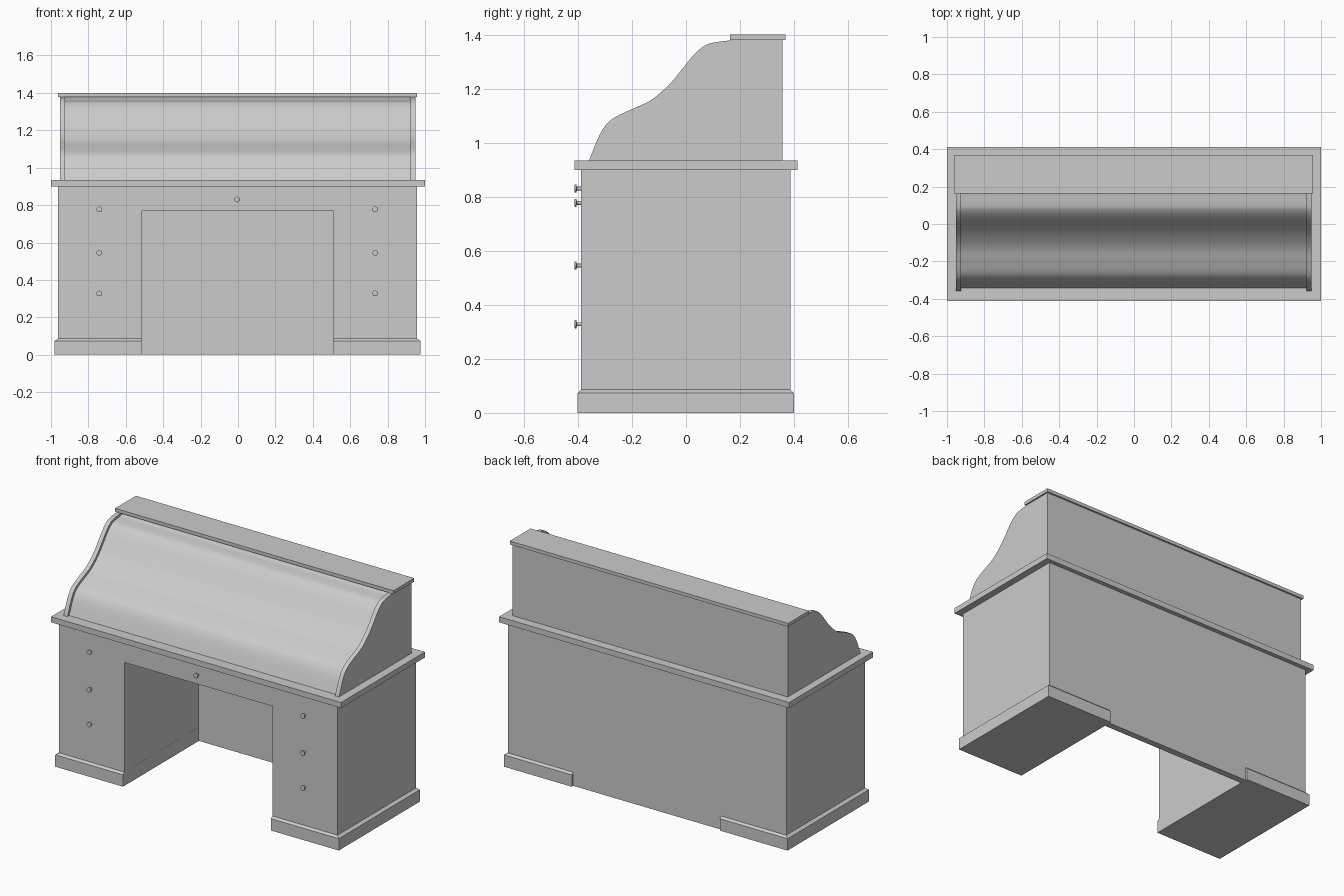
import bpy, bmesh, math
from mathutils import Vector

if "Cube" in bpy.data.objects:
    bpy.data.objects.remove(bpy.data.objects["Cube"])

CX = -0.002  # carcass sits a hair off the desktop's centre


def make(name, bm):
    bmesh.ops.recalc_face_normals(bm, faces=bm.faces)
    me = bpy.data.meshes.new(name)
    bm.to_mesh(me)
    bm.free()
    ob = bpy.data.objects.new(name, me)
    bpy.context.collection.objects.link(ob)
    return ob


def loft(name, rings):
    """Closed solid through rings of equal point count."""
    bm = bmesh.new()
    vs = [[bm.verts.new(p) for p in r] for r in rings]
    n = len(vs[0])
    for a, b in zip(vs, vs[1:]):
        for i in range(n):
            j = (i + 1) % n
            bm.faces.new((a[i], a[j], b[j], b[i]))
    bm.faces.new(vs[0])
    bm.faces.new(vs[-1])
    return make(name, bm)


def rect(x0, x1, y0, y1, z):
    return [(x0, y0, z), (x1, y0, z), (x1, y1, z), (x0, y1, z)]


def box(name, x0, x1, y0, y1, z0, z1):
    return loft(name, [rect(x0, x1, y0, y1, z) for z in (z0, z1)])


def extrude_x(name, profile, x0, x1):
    return loft(name, [[(x, p[0], p[1]) for p in profile] for x in (x0, x1)])


def smooth(ob, angle=30):
    bpy.ops.object.select_all(action='DESELECT')
    ob.select_set(True)
    bpy.context.view_layer.objects.active = ob
    bpy.ops.object.shade_smooth_by_angle(angle=math.radians(angle))


def spline(pts, steps=4):
    """Catmull-Rom curve through the points."""
    p = [Vector(q) for q in pts]
    p = [2 * p[0] - p[1]] + p + [2 * p[-1] - p[-2]]
    out = []
    for a, b, c, d in zip(p, p[1:], p[2:], p[3:]):
        for k in range(steps):
            t = k / steps
            out.append(0.5 * (2 * b + (c - a) * t + (2 * a - 5 * b + 4 * c - d) * t * t
                              + (3 * b - a - 3 * c + d) * t ** 3))
    return out + [p[-2]]


# Pedestal carcass with kneehole cut from the front, back panel left standing
carcass = box("carcass", CX - 0.96, CX + 0.96, -0.388, 0.386, 0.001, 0.91)
cutter = box("kneehole_cutter", CX - 0.511, CX + 0.511, -0.6, 0.345, -0.2, 0.77)
cutter.hide_render = True
mod = carcass.modifiers.new("kneehole", 'BOOLEAN')
mod.operation = 'DIFFERENCE'
mod.solver = 'EXACT'
mod.object = cutter
bpy.context.view_layer.objects.active = carcass
bpy.ops.object.modifier_apply(modifier="kneehole")
bpy.data.objects.remove(cutter)

# Chamfered plinths under the two pedestals
for s, side in ((-1, "left"), (1, "right")):
    inner = CX + s * 0.5105
    loft(side + "_plinth", [
        rect(inner, CX + s * 0.978, -0.401, 0.399, 0),
        rect(inner, CX + s * 0.978, -0.401, 0.399, 0.074),
        rect(inner, CX + s * 0.960, -0.388, 0.386, 0.086)])

# Desktop slab
box("desktop", -1, 1, -0.413, 0.413, 0.899, 0.934)

# S-curve side panels of the roll top
curve = spline([(-0.359, 0.934), (-0.318, 1.032), (-0.278, 1.084), (-0.207, 1.121),
                (-0.133, 1.155), (-0.067, 1.21), (-0.022, 1.262), (0.026, 1.322),
                (0.063, 1.355), (0.096, 1.369), (0.165, 1.379)])
panel = [tuple(p) for p in curve] + [(0.357, 1.382), (0.357, 0.925), (-0.359, 0.925)]
for s, side in ((-1, "left"), (1, "right")):
    smooth(extrude_x(side + "_side_panel", panel, CX + s * 0.923, CX + s * 0.95))

# Rolled tambour, set in from the side panels' edge
inset = []
for i, p in enumerate(curve):
    t = (curve[min(i + 1, len(curve) - 1)] - curve[max(i - 1, 0)]).normalized()
    inset.append((p.x + t.y * 0.016, p.y - t.x * 0.016))
tambour = inset + [(0.2, 1.382), (0.357, 1.382), (0.357, 0.92), (-0.34, 0.92)]
smooth(extrude_x("tambour", tambour, CX - 0.923, CX + 0.923))

# Top shelf
box("top_shelf", CX - 0.96, CX + 0.96, 0.163, 0.368, 1.379, 1.40)


# Turned knobs: stem and flat head lathed along y
def knob(name, x, z):
    prof = [(-0.38, 0.007), (-0.404, 0.007), (-0.406, 0.015), (-0.411, 0.015), (-0.413, 0.012)]
    ang = [2 * math.pi * k / 20 for k in range(20)]
    smooth(loft(name, [[(x + r * math.cos(a), y, z + r * math.sin(a)) for a in ang]
                       for y, r in prof]))


for x, side in ((-0.742, "left"), (0.733, "right")):
    for z, row in ((0.777, "top"), (0.545, "middle"), (0.328, "bottom")):
        knob(f"{side}_{row}_knob", x, z)
knob("centre_knob", -0.005, 0.83)
